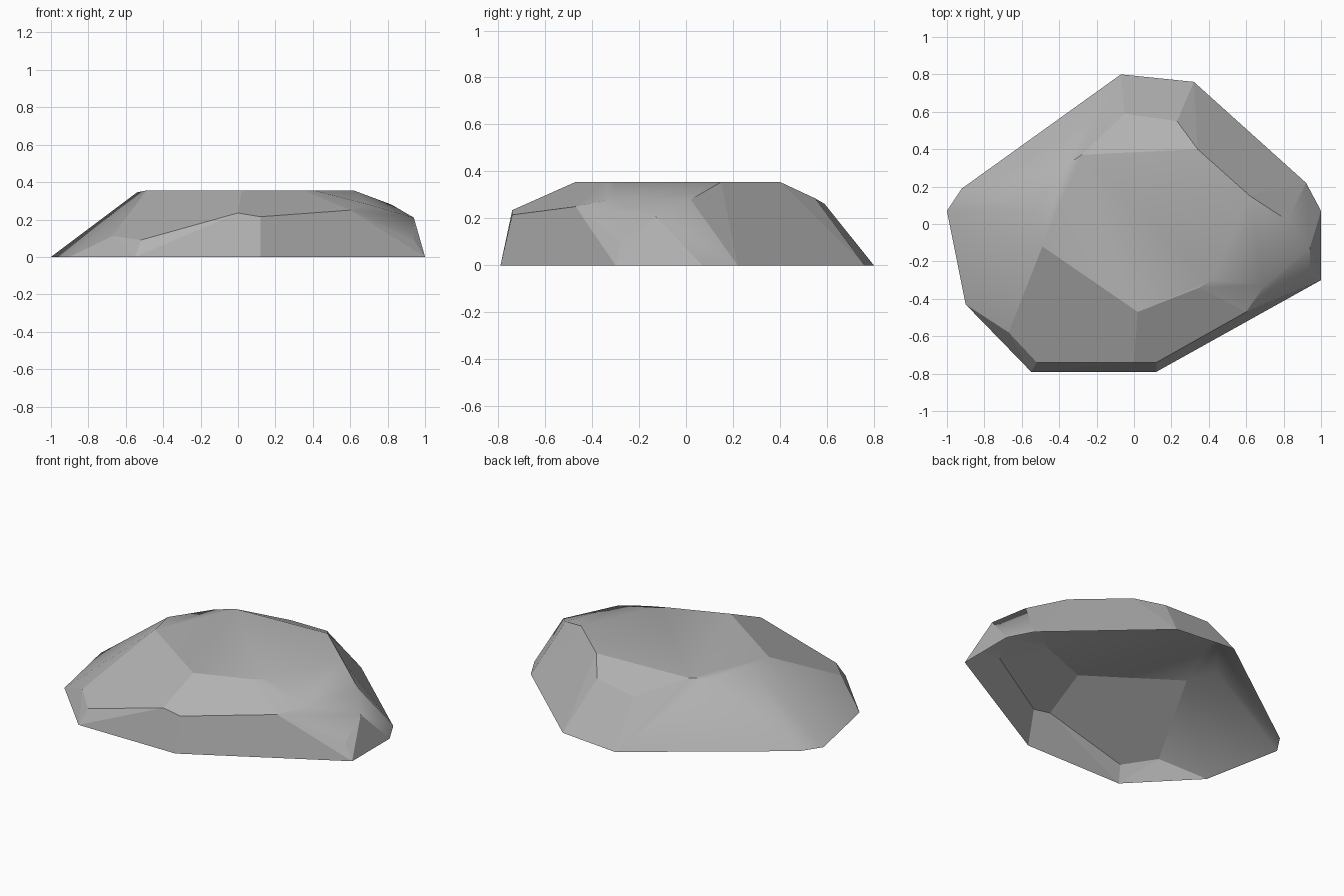
import bpy
import bmesh
import math

old = bpy.data.objects.get("Cube")
if old:
    bpy.data.objects.remove(old, do_unlink=True)

# Ground outline, x and y
base = [(-1, .07), (-.92, .19), (-.07, .8), (.32, .76), (.92, .22),
        (1, .07), (1, -.3), (.12, -.79), (-.55, -.79), (-.9, -.43)]

# Chipped shoulder corners
shoulder = [(-.52, -.74, .09), (0, -.74, .235), (.12, -.74, .215),
            (.6, -.47, .25), (.7, -.325, .28), (.94, -.28, .09),
            (.94, -.13, .21), (.82, .02, .28), (.23, .55, .285),
            (-.05, .59, .262), (-.67, -.58, .112), (-.54, .08, .345),
            (-.38, .3, .35)]

# Flat top outline, x and y
TOP = .355
top = [(-.49, -.12), (.02, -.47), (.35, -.34), (.41, -.3),
       (.62, .15), (.34, .4), (-.28, .37)]

points = [(x, y, 0) for x, y in base] + shoulder + [(x, y, TOP) for x, y in top]

# Stone shell: wrap the corners, then open the underside
bm = bmesh.new()
for p in points:
    bm.verts.new(p)
hull = bmesh.ops.convex_hull(bm, input=bm.verts[:])
loose = [v for v in bm.verts if not v.link_faces]
bmesh.ops.delete(bm, geom=loose, context='VERTS')
bmesh.ops.recalc_face_normals(bm, faces=bm.faces[:])
under = [f for f in bm.faces if all(v.co.z < .001 for v in f.verts)]
bmesh.ops.delete(bm, geom=under, context='FACES')
bmesh.ops.dissolve_limit(bm, angle_limit=math.radians(3),
                         verts=[], edges=bm.edges[:])


def worn(edge):
    """Edges rounded by wear on the left and right flanks."""
    mid = (edge.verts[0].co + edge.verts[1].co) / 2
    west = mid.x < -.35 and mid.y > -.3
    east = .5 < mid.x < .9 and -.34 < mid.y < .08
    return west or east


for f in bm.faces:
    f.smooth = True
for e in bm.edges:
    e.smooth = worn(e)

mesh = bpy.data.meshes.new("stone")
bm.to_mesh(mesh)
bm.free()
stone = bpy.data.objects.new("stone", mesh)
bpy.context.collection.objects.link(stone)

# Plain grey stone
grey = bpy.data.materials.new("stone grey")
grey.use_nodes = True
colour = (.45, .45, .45, 1)
grey.diffuse_color = colour
grey.node_tree.nodes["Principled BSDF"].inputs["Base Color"].default_value = colour
mesh.materials.append(grey)
